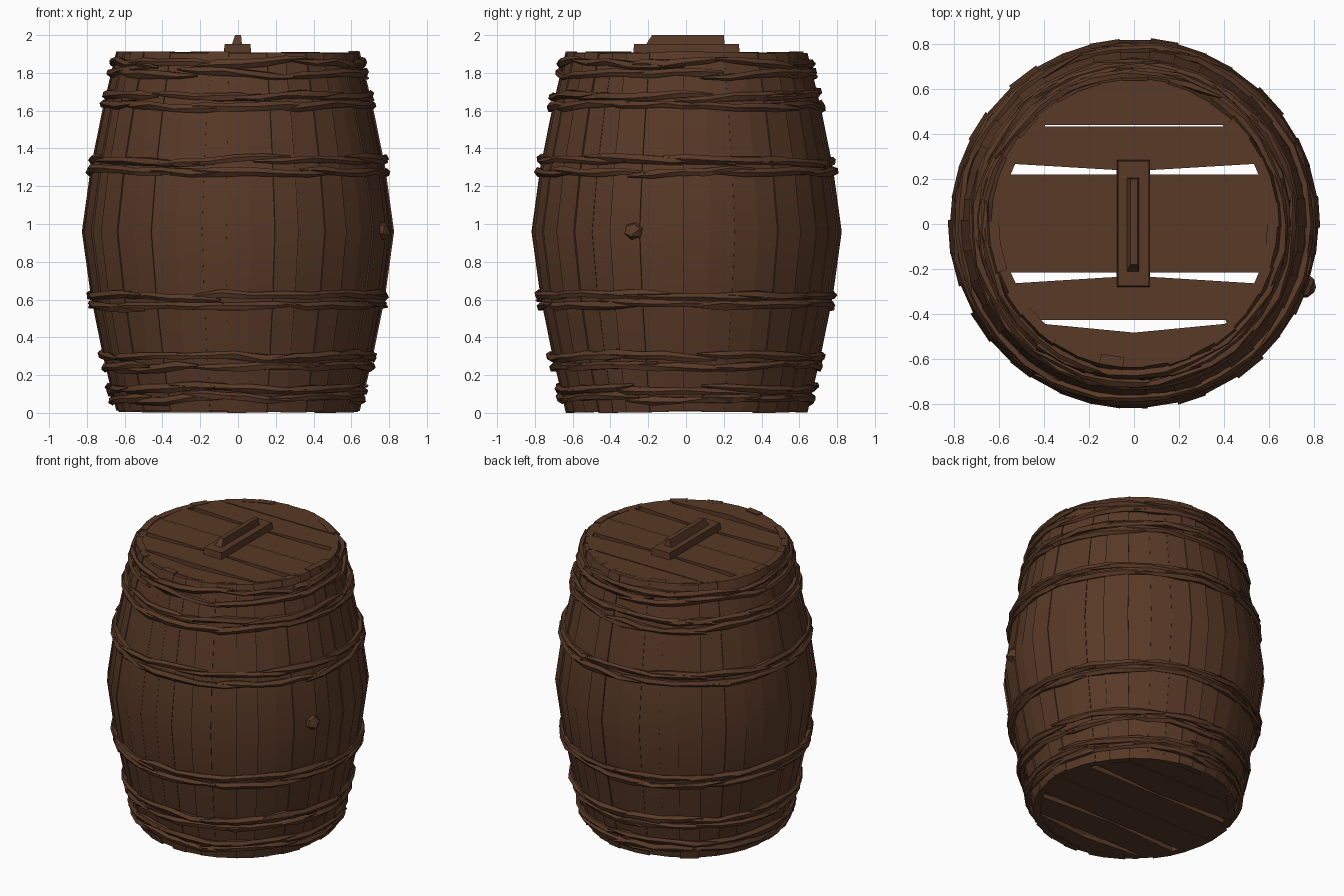
import bpy
import math
import random
from mathutils import Vector

random.seed(4)
cube = bpy.data.objects.get("Cube")
if cube:
    bpy.data.objects.remove(cube, do_unlink=True)

wood = bpy.data.materials.new("dark brown wood")
wood.use_nodes = True
COLOR = (0.098, 0.041, 0.020, 1)
wood.diffuse_color = COLOR
wood.node_tree.nodes["Principled BSDF"].inputs["Base Color"].default_value = COLOR

# Barrel silhouette as (height, radius)
PROFILE = [(0.0, 0.64), (0.3, 0.71), (0.62, 0.775), (0.96, 0.822),
           (1.3, 0.775), (1.62, 0.71), (1.915, 0.64)]


def barrel_radius(z):
    for (z0, r0), (z1, r1) in zip(PROFILE, PROFILE[1:]):
        if z <= z1:
            return r0 + (r1 - r0) * (z - z0) / (z1 - z0)
    return PROFILE[-1][1]


def polar(angle, radius, z):
    return (radius * math.cos(angle), radius * math.sin(angle), z)


def jitter(amount):
    return random.uniform(-amount, amount)


def loft(rings, verts, faces):
    """Join matching rings of points into a closed solid."""
    base, n = len(verts), len(rings[0])
    for ring in rings:
        verts.extend(ring)
    for k in range(len(rings) - 1):
        a, b = base + k * n, base + (k + 1) * n
        for i in range(n):
            j = (i + 1) % n
            faces.append((a + i, a + j, b + j, b + i))
    last = base + (len(rings) - 1) * n
    faces.append(tuple(base + i for i in reversed(range(n))))
    faces.append(tuple(last + i for i in range(n)))


def add_part(name, verts, faces, smooth=True):
    mesh = bpy.data.meshes.new(name)
    mesh.from_pydata(verts, [], faces)
    mesh.materials.append(wood)
    obj = bpy.data.objects.new(name, mesh)
    bpy.context.collection.objects.link(obj)
    bpy.ops.object.select_all(action="DESELECT")
    obj.select_set(True)
    bpy.context.view_layer.objects.active = obj
    bpy.ops.object.mode_set(mode="EDIT")
    bpy.ops.mesh.select_all(action="SELECT")
    bpy.ops.mesh.normals_make_consistent(inside=False)
    bpy.ops.object.mode_set(mode="OBJECT")
    if smooth:
        bpy.ops.object.shade_smooth_by_angle(angle=math.radians(35))
    return obj


# Staves: bowed boards of slightly uneven width and depth
COUNT = 38
step = math.tau / COUNT
cuts = [i * step + jitter(0.025) for i in range(COUNT)]
cuts.append(cuts[0] + math.tau)
verts, faces = [], []
for a0, a1 in zip(cuts, cuts[1:]):
    depth, trim = jitter(0.006), jitter(0.006)
    left, right = a0 - 0.006, a1 + 0.006
    rings = []
    for z, r in PROFILE:
        if z > 1.9:
            z += trim - 0.006
        elif z == 0:
            z = 0.006 + trim
        outer = r + depth
        inner = outer - 0.045
        rings.append([polar(left, inner, z), polar(right, inner, z),
                      polar(right, outer, z), polar(left, outer, z)])
    loft(rings, verts, faces)
add_part("staves", verts, faces)


# Lid and base: boards cut to a circle, some with bowed edges
# Each board: low edge (at ends, at middle), high edge (at ends, at middle)
BOARDS = [(0.44, 0.44, 0.61, 0.61), (0.268, 0.235, 0.432, 0.432),
          (0.001, 0.001, 0.22, 0.22), (-0.215, -0.215, -0.001, -0.001),
          (-0.425, -0.425, -0.265, -0.23), (-0.61, -0.61, -0.44, -0.482)]


def board_disc(name, z0, z1, radius=0.62):
    verts, faces = [], []
    for low, low_mid, high, high_mid in BOARDS:
        ys = [low + (high - low) * t / 4 for t in range(5)]
        arc = [(math.sqrt(radius ** 2 - y * y), y) for y in ys]
        outline = [(0, low_mid)] + arc + [(0, high_mid)]
        outline += [(-x, y) for x, y in reversed(arc)]
        loft([[(x, y, z) for x, y in outline] for z in (z0, z1)], verts, faces)
    add_part(name, verts, faces, smooth=False)


board_disc("lid_boards", 1.875, 1.907)
board_disc("base_boards", 0.008, 0.04)


# Bands: overlapping tapered twigs wound around the barrel in pairs
def twig(verts, faces, start, span, z):
    sections, sides = 6, 5
    tilt, rise = jitter(0.022), jitter(0.008)
    flare = [random.uniform(0, 0.018) for _ in range(2)]
    rings = []
    for k in range(sections):
        t = k / (sections - 1)
        end = k in (0, sections - 1)
        angle = start + span * t
        cz = z + rise + tilt * (2 * t - 1) + jitter(0.007)
        cr = barrel_radius(cz) + 0.009 + jitter(0.004)
        if end:
            cr += flare[k > 0]
        size = 0.3 if end else random.uniform(0.8, 1.15)
        twist = jitter(0.5)
        ring = []
        for s in range(sides):
            p = math.tau * s / sides + twist
            ring.append(polar(angle, cr + 0.021 * size * math.cos(p),
                              cz + 0.023 * size * math.sin(p)))
        rings.append(ring)
    loft(rings, verts, faces)


BANDS = {"lower_rim_band": (0.075, 0.125), "lower_band": (0.245, 0.30),
         "lower_belly_band": (0.57, 0.62), "upper_belly_band": (1.28, 1.335),
         "upper_band": (1.625, 1.68), "upper_rim_band": (1.80, 1.85)}
for name, heights in BANDS.items():
    verts, faces = [], []
    for z in heights:
        count = 9
        offset = random.uniform(0, 1)
        for i in range(count):
            start = offset + math.tau * i / count + jitter(0.1)
            twig(verts, faces, start, random.uniform(0.85, 1.15), z)
    add_part(name, verts, faces)


# Handle: flat cross board with a tapered grip on top
def tapered_block(name, low, high):
    verts, faces = [], []
    rings = [[(x0, y0, z), (x1, y0, z), (x1, y1, z), (x0, y1, z)]
             for x0, x1, y0, y1, z in (low, high)]
    loft(rings, verts, faces)
    add_part(name, verts, faces, smooth=False)


tapered_block("handle_board", (-0.077, 0.07, -0.28, 0.285, 1.9),
              (-0.07, 0.066, -0.275, 0.28, 1.952))
tapered_block("handle_grip", (-0.034, 0.022, -0.215, 0.205, 1.945),
              (-0.016, 0.016, -0.18, 0.2, 2.0))

# Peg: small tapered plug on the left side
direction = Vector((0.77, -0.28, 0)).normalized()
side = Vector((0, 0, 1)).cross(direction)
rings = []
for reach, size, drop in ((0.79, 0.062, 0), (0.835, 0.045, 0.004), (0.855, 0.012, 0.02)):
    ring = []
    for s in range(6):
        p = math.tau * s / 6 + 0.3
        point = direction * reach + side * (size * math.cos(p))
        point.z = 0.965 - drop + 0.9 * size * math.sin(p)
        ring.append(tuple(point))
    rings.append(ring)
verts, faces = [], []
loft(rings, verts, faces)
add_part("peg", verts, faces)
